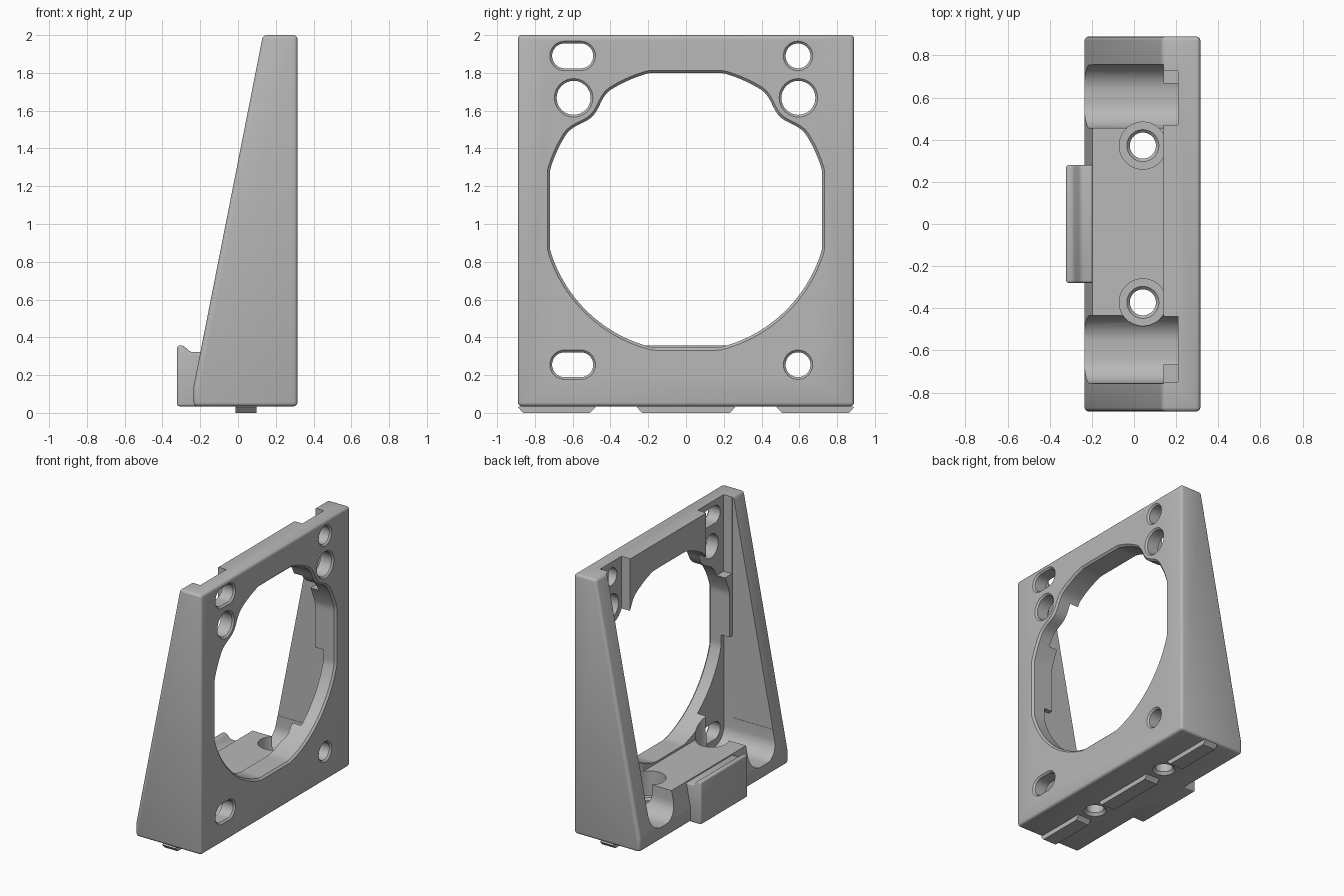
import bpy, bmesh, math
from mathutils import Vector

cube = bpy.data.objects.get("Cube")
if cube:
    bpy.data.objects.remove(cube, do_unlink=True)

GREY = (0.48, 0.48, 0.48, 1)
mat = bpy.data.materials.new("grey_plastic")
mat.use_nodes = True
mat.diffuse_color = GREY
mat.node_tree.nodes["Principled BSDF"].inputs["Base Color"].default_value = GREY


def loft(name, rings):
    """Closed solid through a series of rings with equal point counts."""
    bm = bmesh.new()
    loops = [[bm.verts.new(p) for p in ring] for ring in rings]
    n = len(loops[0])
    for a, b in zip(loops, loops[1:]):
        for i in range(n):
            j = (i + 1) % n
            bm.faces.new((a[i], a[j], b[j], b[i]))
    bm.faces.new(loops[0])
    bm.faces.new(loops[-1])
    bmesh.ops.recalc_face_normals(bm, faces=bm.faces)
    me = bpy.data.meshes.new(name)
    bm.to_mesh(me)
    bm.free()
    me.materials.append(mat)
    ob = bpy.data.objects.new(name, me)
    bpy.context.scene.collection.objects.link(ob)
    return ob


def activate(ob):
    bpy.ops.object.select_all(action="DESELECT")
    ob.select_set(True)
    bpy.context.view_layer.objects.active = ob


def bevel(ob, width, segments=3):
    activate(ob)
    m = ob.modifiers.new("bevel", "BEVEL")
    m.width, m.segments, m.limit_method = width, segments, "ANGLE"
    bpy.ops.object.modifier_apply(modifier=m.name)


def cut(ob, cutter):
    activate(ob)
    m = ob.modifiers.new("cut", "BOOLEAN")
    m.operation, m.object, m.solver = "DIFFERENCE", cutter, "EXACT"
    bpy.ops.object.modifier_apply(modifier=m.name)
    bpy.data.objects.remove(cutter, do_unlink=True)


def smooth(ob):
    activate(ob)
    bpy.ops.object.shade_smooth_by_angle(angle=math.radians(30))


def side_profile(name, pts, half):
    return loft(name, [[(x, y, z) for x, z in pts] for y in (-half, half)])


def box(name, x0, x1, y0, y1, z0, z1):
    return loft(name, [[(x, y0, z), (x, y1, z), (x, y1, z + 0), (x, y0, z)][:2]
                       + [(x, y1, z1), (x, y0, z1)] for z in (z0,) for x in (x0, x1)])


def slot(x, y, z, stretch, r, n=32):
    """Stadium outline in the plate's plane; a circle when stretch is 0."""
    ring = []
    for i in range(n + 2):
        right = i <= n // 2
        a = -math.pi / 2 + 2 * math.pi * (i if right else i - 1) / n
        shift = stretch if right else -stretch
        ring.append((x, y + shift + r * math.cos(a), z + r * math.sin(a)))
    return ring


def disc(x, y, z, r, n=40):
    return [(x + r * math.cos(2 * math.pi * i / n),
             y + r * math.sin(2 * math.pi * i / n), z) for i in range(n)]


def opening(x, grow, n=180):
    """Large circle with flattened sides and a dent beside each round hole."""
    ring = []
    for i in range(n):
        a = 2 * math.pi * i / n
        r = 0.75
        for c in (45, 135):
            d = (math.degrees(a) - c) / 13
            if abs(d) < 1:
                r -= 0.05 * math.cos(d * math.pi / 2) ** 2
        y = max(-0.72, min(0.72, r * math.cos(a)))
        z = max(-0.73, min(0.725, r * math.sin(a)))
        k = 1 + grow / r
        ring.append((x, y * k, 1.075 + z * k))
    return ring


def trough(x, y0, y1, floor, top, r=0.125, n=10):
    """Upright channel outline with a rounded floor."""
    ring = [(x, y1, top), (x, y0, top)]
    for c, start in ((y0 + r, math.pi), (y1 - r, 1.5 * math.pi)):
        for i in range(n + 1):
            a = start + math.pi / 2 * i / n
            ring.append((x, c + r * math.cos(a), floor + r + r * math.sin(a)))
    return ring


BACK = 0.315    # outer face of the plate
INNER = 0.14    # inner face of the plate

# Wedge body, hollowed into plate, side walls and base
body = side_profile("bracket_body", [(BACK, 0.035), (BACK, 2), (0.132, 2),
                                     (-0.235, 0.14), (-0.235, 0.035)], 0.89)
bevel(body, 0.02)
cut(body, box("cavity_cutter", -1, INNER, -0.757, 0.757, 0.33, 3))

# Recesses behind the corner holes, running out over the base as channels
for y0, y1, p0, p1 in ((0.455, 0.755, 0.47, 0.725), (-0.755, -0.435, -0.75, -0.44)):
    cut(body, loft("channel_cutter", [trough(x, y0, y1, 0.13, 0.95) for x in (-1, 0.21)]))
    cut(body, box("pocket_cutter", 0, 0.21, p0, p1, 1.42, 2.2))

# Main opening with a chamfered rim
cut(body, loft("opening_cutter", [opening(0.1, 0), opening(BACK - 0.014, 0),
                                  opening(BACK + 0.006, 0.02)]))

# Corner holes and slots
for y, z, stretch, r in ((0.593, 1.89, 0, 0.066), (0.593, 0.255, 0, 0.066),
                         (-0.6, 1.89, 0.043, 0.066), (-0.6, 0.255, 0.043, 0.066),
                         (0.595, 1.668, 0, 0.09), (-0.595, 1.668, 0, 0.09)):
    cut(body, loft("hole_cutter", [slot(0.1, y, z, stretch, r),
                                   slot(BACK - 0.012, y, z, stretch, r),
                                   slot(BACK + 0.008, y, z, stretch, r + 0.02)]))

# Vertical screw holes with counterbores in the base
for y in (-0.372, 0.372):
    rings = ((0.01, 0.1), (0.055, 0.062), (0.13, 0.062), (0.145, 0.076),
             (0.1451, 0.112), (0.55, 0.112))
    cut(body, loft("screw_cutter", [disc(0.042, y, z, r) for z, r in rings]))
smooth(body)

# Hooked lip on the front of the base
lip = side_profile("hook_lip", [(-0.322, 0.035), (-0.322, 0.357), (-0.29, 0.357),
                                (-0.252, 0.322), (-0.16, 0.322), (-0.16, 0.035)], 0.28)
bevel(lip, 0.012)
smooth(lip)

# Locating keys under the base
for name, y0, y1 in (("right_key", -0.89, -0.48), ("middle_key", -0.26, 0.26),
                     ("left_key", 0.48, 0.89)):
    loft(name, [[(-0.012, a, z), (0.098, a, z), (0.098, b, z), (-0.012, b, z)]
                for z, a, b in ((0, y0 + 0.028, y1 - 0.028), (0.03, y0, y1),
                                (0.04, y0 + 0.02, y1 - 0.02))])
